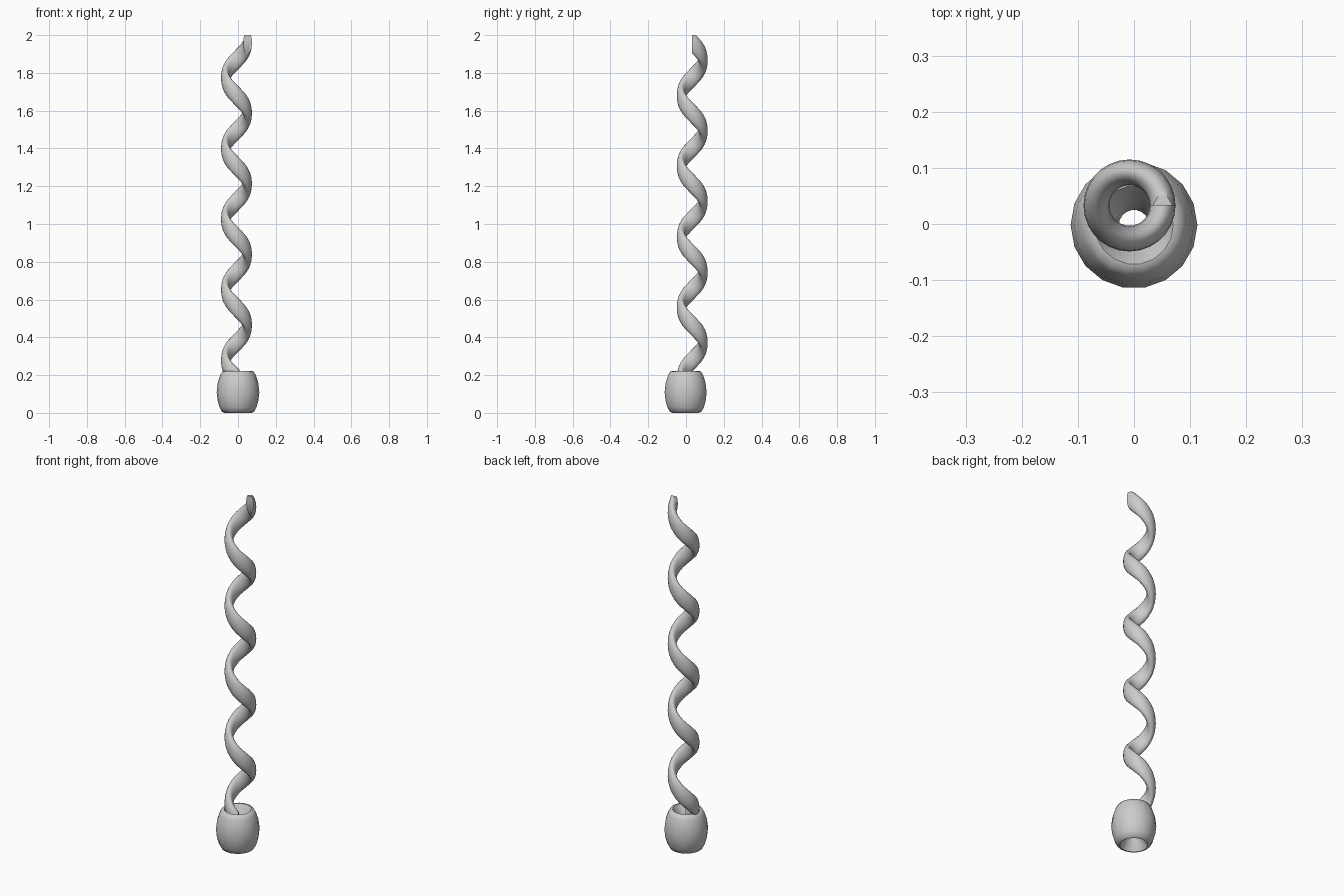
import bpy, bmesh, math
from math import sin, cos, pi, tau

if "Cube" in bpy.data.objects:
    bpy.data.objects.remove(bpy.data.objects["Cube"], do_unlink=True)

gray = bpy.data.materials.new("light gray")
gray.use_nodes = True
color = (0.6, 0.6, 0.6, 1)
gray.diffuse_color = color
gray.node_tree.nodes["Principled BSDF"].inputs["Base Color"].default_value = color


def bridge(bm, rings):
    """Join neighbouring closed rings with quads."""
    for a, b in zip(rings, rings[1:]):
        n = len(a)
        for i in range(n):
            j = (i + 1) % n
            bm.faces.new((a[i], a[j], b[j], b[i]))


def finish(bm, name, angle):
    bmesh.ops.recalc_face_normals(bm, faces=bm.faces)
    mesh = bpy.data.meshes.new(name)
    bm.to_mesh(mesh)
    bm.free()
    mesh.materials.append(gray)
    obj = bpy.data.objects.new(name, mesh)
    bpy.context.collection.objects.link(obj)
    bpy.ops.object.select_all(action='DESELECT')
    obj.select_set(True)
    bpy.context.view_layer.objects.active = obj
    bpy.ops.object.shade_smooth_by_angle(angle=math.radians(angle))
    return obj


# Barrel-shaped base with a flared hole through it
SIDES = 18
profile = [(0.07, 0.222), (0.083, 0.219), (0.094, 0.20), (0.107, 0.16),
           (0.113, 0.11), (0.108, 0.065), (0.098, 0.03), (0.085, 0.006),
           (0.07, 0.0), (0.048, 0.04), (0.032, 0.08), (0.027, 0.11),
           (0.032, 0.145), (0.048, 0.185)]
bm = bmesh.new()
rings = [[bm.verts.new((r * cos(tau * i / SIDES), r * sin(tau * i / SIDES) - 0.002, z))
          for i in range(SIDES)] for r, z in profile]
bridge(bm, rings + rings[:1])
finish(bm, "barrel_base", 50)

# Spiral stem: a tall oval swept down a helix
CX, CY, RADIUS, PITCH = -0.008, 0.033, 0.059, 0.374
HALF_WIDTH, HALF_HEIGHT, TOP = 0.023, 0.059, 1.961
STEPS, TURNS, OVAL = 28, 4.85, 16
bm = bmesh.new()
rings = []
for s in range(int(STEPS * TURNS) + 1):
    angle = tau * s / STEPS
    ring = []
    for i in range(OVAL):
        t = tau * i / OVAL
        r = RADIUS + HALF_WIDTH * cos(t)
        z = TOP - PITCH * s / STEPS + HALF_HEIGHT * sin(t)
        ring.append(bm.verts.new((CX + r * cos(angle), CY + r * sin(angle), z)))
    rings.append(ring)
bridge(bm, rings)
bm.faces.new(rings[0])
bm.faces.new(rings[-1])

# Flat cut across the tip
cut = bmesh.ops.bisect_plane(bm, geom=bm.verts[:] + bm.edges[:] + bm.faces[:],
                             plane_co=(0, 0, 2), plane_no=(0, 0, 1), clear_outer=True)
bmesh.ops.holes_fill(bm, edges=[e for e in bm.edges if e.is_boundary])
finish(bm, "spiral_stem", 50)
